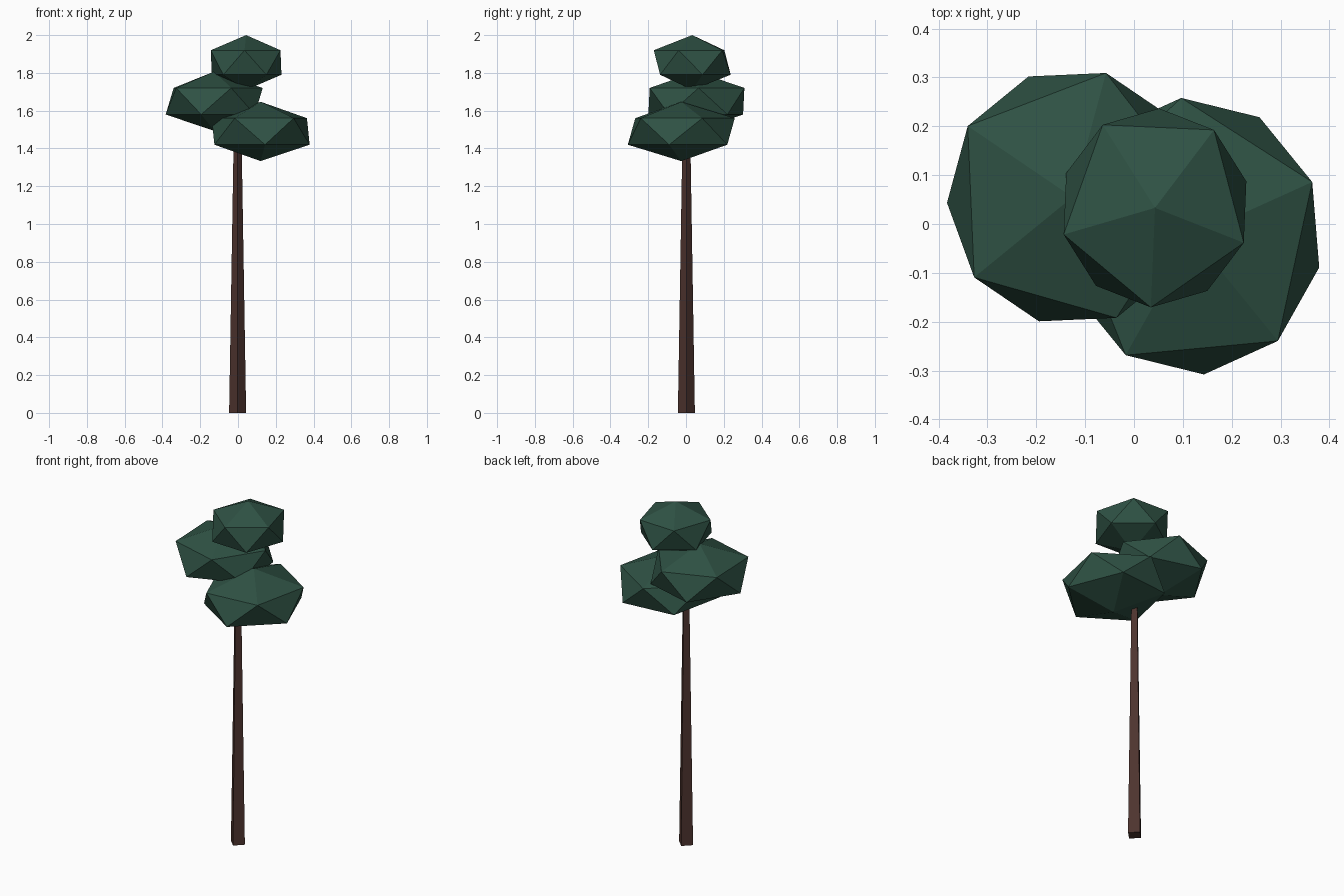
import bpy, bmesh, math
from mathutils import Matrix, Vector

if "Cube" in bpy.data.objects:
    bpy.data.objects.remove(bpy.data.objects["Cube"])


def material(name, rgb):
    m = bpy.data.materials.new(name)
    m.diffuse_color = (*rgb, 1)
    m.use_nodes = True
    m.node_tree.nodes["Principled BSDF"].inputs["Base Color"].default_value = m.diffuse_color
    return m


bark = material("dark_bark", (0.0762, 0.0343, 0.0273))
leaf = material("deep_green", (0.028, 0.084, 0.058))


def add_object(name, bm, mat):
    bmesh.ops.recalc_face_normals(bm, faces=bm.faces[:])
    mesh = bpy.data.meshes.new(name)
    bm.to_mesh(mesh)
    bm.free()
    mesh.materials.append(mat)
    ob = bpy.data.objects.new(name, mesh)
    bpy.context.collection.objects.link(ob)
    return ob


# Trunk: four-sided taper with its corners on the x and y axes
bm = bmesh.new()
bmesh.ops.create_cone(bm, cap_ends=True, segments=4, radius1=0.045, radius2=0.021,
                      depth=1.45, matrix=Matrix.Translation((-0.002, 0.002, 0.725)))
add_object("trunk", bm, bark)


# Foliage: squashed, turned 20-sided clumps
def clump(name, centre, radii, turn):
    bm = bmesh.new()
    bmesh.ops.create_icosphere(bm, subdivisions=1, radius=1)
    mat = (Matrix.Translation(centre) @ Matrix.Diagonal(Vector((*radii, 1)))
           @ Matrix.Rotation(math.radians(turn), 4, 'Z'))
    bmesh.ops.transform(bm, matrix=mat, verts=bm.verts[:])
    add_object(name, bm, leaf)


clump("lower_foliage", (0.12, -0.025, 1.49), (0.2975, 0.3177, 0.157), 23)
clump("middle_foliage", (-0.126, 0.055, 1.65), (0.2875, 0.295, 0.157), 2.5)
clump("top_foliage", (0.043, 0.033, 1.855), (0.217, 0.228, 0.145), -20.5)
